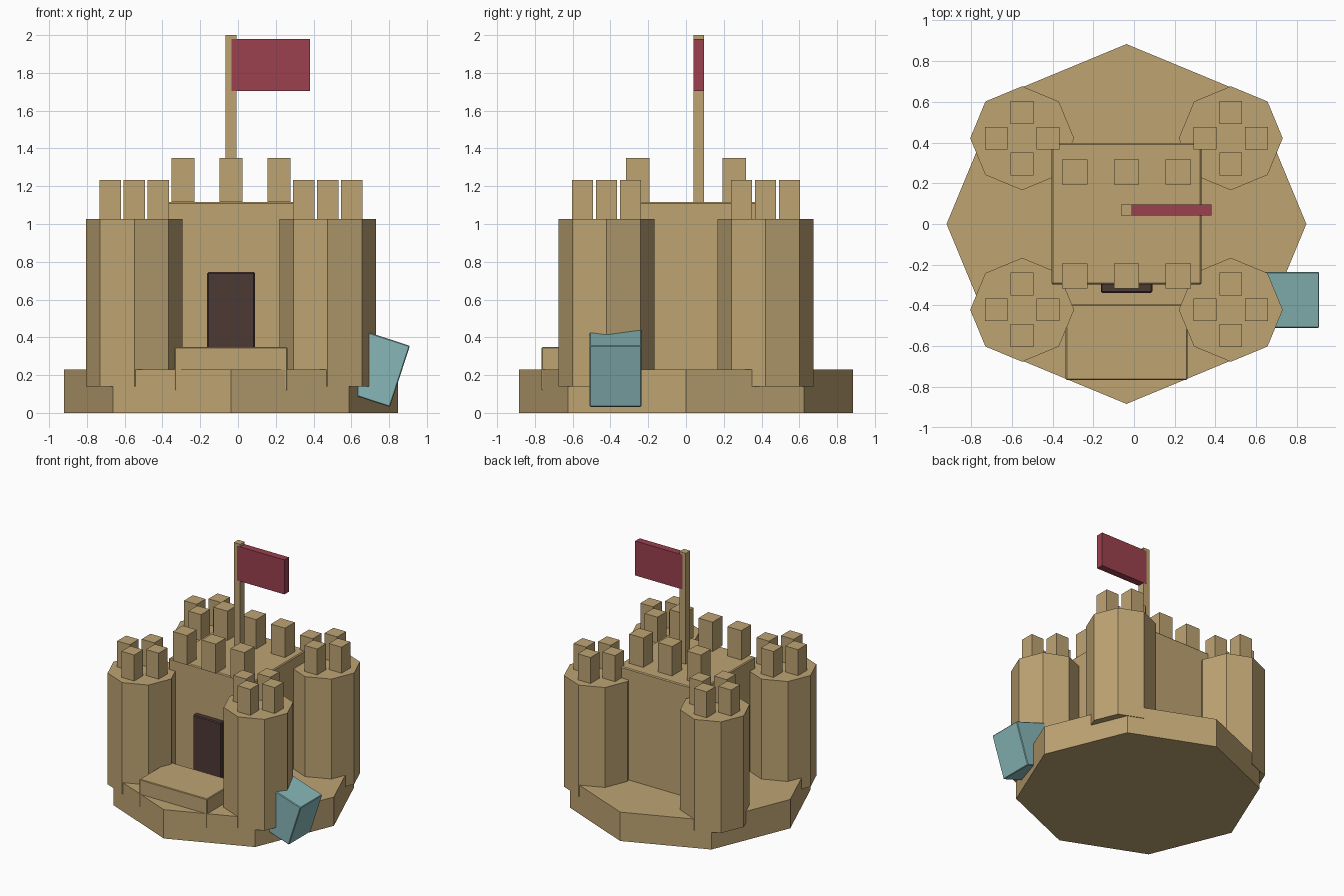
import bpy, bmesh, math
from mathutils import Matrix

if "Cube" in bpy.data.objects:
    bpy.data.objects.remove(bpy.data.objects["Cube"])

CX = -0.037  # castle axis


def material(name, rgb):
    m = bpy.data.materials.new(name)
    m.diffuse_color = (*rgb, 1)
    m.use_nodes = True
    m.node_tree.nodes["Principled BSDF"].inputs["Base Color"].default_value = m.diffuse_color
    return m


SAND = material("sand", (0.515, 0.371, 0.171))
RED = material("flag_red", (0.33, 0.052, 0.076))
DARK = material("door_brown", (0.073, 0.041, 0.036))
TEAL = material("bucket_teal", (0.245, 0.47, 0.48))


def finish(bm, name, mat, bevel=0):
    mesh = bpy.data.meshes.new(name)
    bm.to_mesh(mesh)
    bm.free()
    mesh.materials.append(mat)
    ob = bpy.data.objects.new(name, mesh)
    bpy.context.collection.objects.link(ob)
    if bevel:
        mod = ob.modifiers.new("soft_edge", 'BEVEL')
        mod.width = bevel
        mod.segments = 1
    return ob


def box(name, x, y, z, mat, bevel=0):
    """Box from (min, max) ranges on each axis."""
    bm = bmesh.new()
    size = [b - a for a, b in (x, y, z)]
    bmesh.ops.create_cube(bm, size=1, matrix=Matrix.Diagonal((*size, 1)))
    ob = finish(bm, name, mat, bevel)
    ob.location = [(a + b) / 2 for a, b in (x, y, z)]
    return ob


def octagon(name, x, y, r, z0, z1):
    bm = bmesh.new()
    bmesh.ops.create_cone(bm, cap_ends=True, segments=8, radius1=r, radius2=r, depth=z1 - z0)
    # put a corner on the x axis
    v = bm.verts[:][0]
    a = math.atan2(v.co.y, v.co.x)
    bmesh.ops.rotate(bm, verts=bm.verts, matrix=Matrix.Rotation(-a, 3, 'Z'))
    ob = finish(bm, name, SAND)
    ob.location = (x, y, (z0 + z1) / 2)
    return ob


def merlon(name, x, y, s, z0, z1):
    box(name, (x - s / 2, x + s / 2), (y - s / 2, y + s / 2), (z0, z1), SAND)


# Base mound and central keep
octagon("base", CX, 0, 0.883, 0, 0.23)
box("keep", (-0.405, 0.331), (-0.297, 0.397), (0.15, 1.116), SAND, 0.007)

# Corner towers, each with four merlons
for sx in (-1, 1):
    for sy in (-1, 1):
        tx, ty = CX + sx * 0.512, sy * 0.421
        octagon("tower", tx, ty, 0.255, 0.14, 1.027)
        for dx, dy in ((1, 0), (-1, 0), (0, 1), (0, -1)):
            merlon("tower_merlon", tx + dx * 0.127, ty + dy * 0.127, 0.112, 1.02, 1.234)

# Keep merlons, front and back rows
for dx in (-0.254, 0, 0.254):
    for y in (-0.255, 0.255):
        merlon("keep_merlon", CX + dx, y, 0.124, 1.116, 1.35)

# Door and front step
box("door", (-0.163, 0.09), (-0.338, -0.28), (0.22, 0.745), DARK, 0.007)
box("front_step", (-0.335, 0.262), (-0.765, -0.396), (0.12, 0.348), SAND, 0.005)

# Flag and pole
box("flag_pole", (CX - 0.028, CX + 0.028), (0.041, 0.096), (1.1, 2.0), SAND)
box("flag", (-0.035, 0.381), (0.0405, 0.0965), (1.705, 1.98), RED)

# Bucket leaning on the right front tower
bucket = box("bucket", (0.589, 0.864), (-0.51, -0.235), (0.065, 0.406), TEAL, 0.005)
bucket.rotation_euler.y = math.radians(18)
